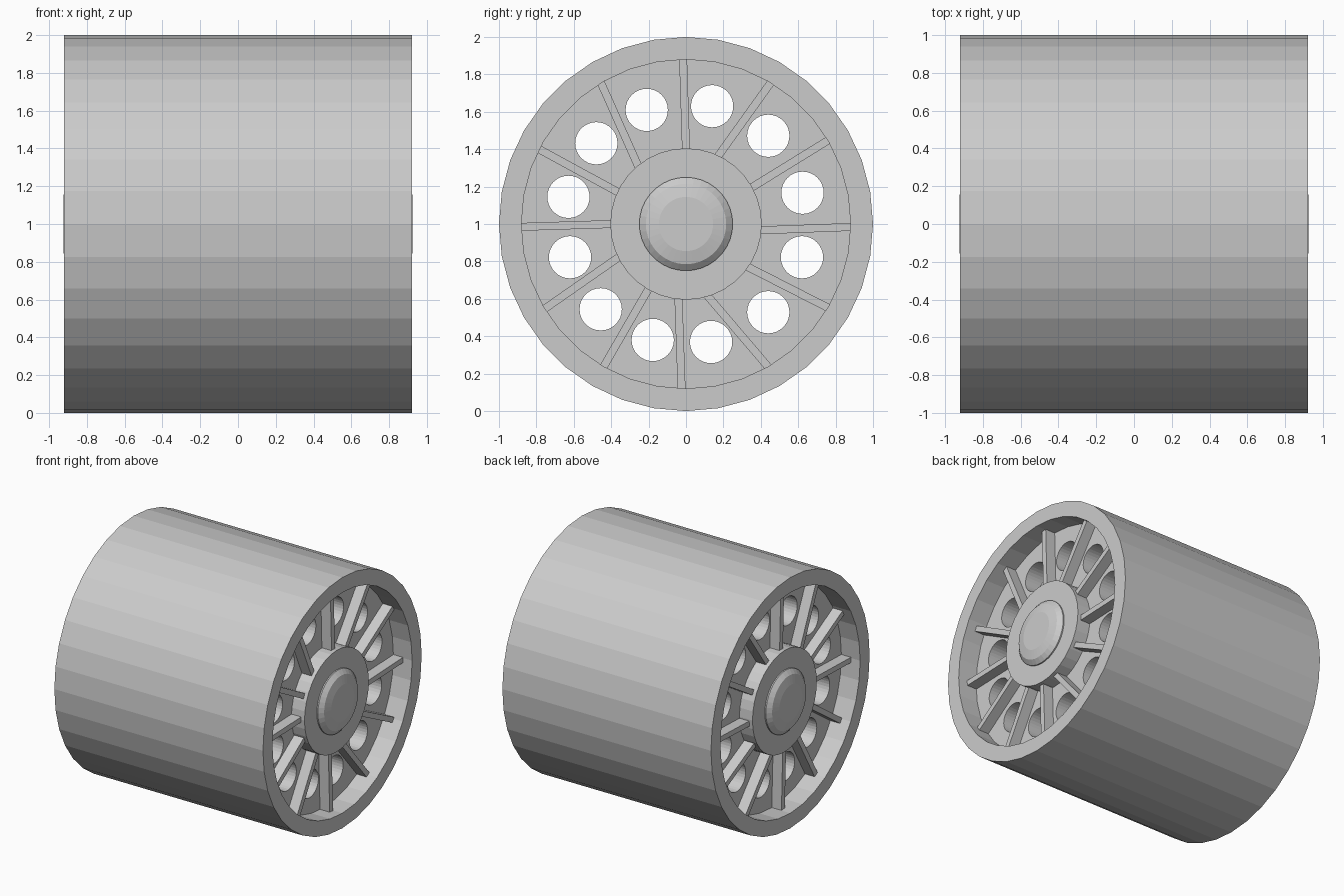
import bpy
import bmesh
from math import sin, cos, radians, tau
from mathutils import Matrix, Vector

cube = bpy.data.objects.get("Cube")
if cube:
    bpy.data.objects.remove(cube)

GREY = (0.6, 0.6, 0.6, 1)
grey = bpy.data.materials.new("plain grey")
grey.use_nodes = True
grey.diffuse_color = GREY
grey.node_tree.nodes["Principled BSDF"].inputs["Base Color"].default_value = GREY

SIDES = 36
RIM_X, HUB_X, RIB_X, DISC_X = 0.92, 0.87, 0.84, 0.755
RIM_R, HUB_R = 0.88, 0.405


def finish(bm, name):
    bmesh.ops.recalc_face_normals(bm, faces=bm.faces)
    mesh = bpy.data.meshes.new(name)
    bm.to_mesh(mesh)
    bm.free()
    mesh.materials.append(grey)
    obj = bpy.data.objects.new(name, mesh)
    bpy.context.collection.objects.link(obj)
    return obj


def polar(x, r, a):
    return Vector((x, r * cos(a), 1 + r * sin(a)))


def lathe(name, profile):
    """Turn (x, radius) points round the axle and cap both ends."""
    bm = bmesh.new()
    rings = [[bm.verts.new(polar(x, r, tau * i / SIDES)) for i in range(SIDES)]
             for x, r in profile]
    for a, b in zip(rings, rings[1:]):
        for i in range(SIDES):
            j = (i + 1) % SIDES
            bm.faces.new((a[i], a[j], b[j], b[i]))
    bm.faces.new(rings[0])
    bm.faces.new(rings[-1])
    return finish(bm, name)


# Drum with recessed ends and a raised hub on each end
end = [(HUB_X, HUB_R), (DISC_X, HUB_R), (DISC_X, RIM_R), (RIM_X, RIM_R), (RIM_X, 1)]
drum = lathe("drum", [(-x, r) for x, r in end] + end[::-1])

# Ring of round tunnels through the drum
hole_angles = (15, 47, 77.5, 109, 138, 167, 196, 225, 254, 282, 313, 344)
bm = bmesh.new()
for a in hole_angles:
    place = Matrix.Translation(polar(0, 0.645, radians(a))) @ Matrix.Rotation(tau / 4, 4, "Y")
    bmesh.ops.create_cone(bm, cap_ends=True, segments=32, radius1=0.113,
                          radius2=0.113, depth=3, matrix=place)
cutter = finish(bm, "hole_cutter")
cutter.hide_render = True
cut = drum.modifiers.new("holes", "BOOLEAN")
cut.operation = "DIFFERENCE"
cut.solver = "EXACT"
cut.object = cutter
bpy.context.view_layer.objects.active = drum
bpy.ops.object.modifier_apply(modifier=cut.name)
bpy.data.objects.remove(cutter)

# Slightly skewed ribs: angle at the rim, angle at the hub
ribs = ((-1, -5), (30.5, 29), (59, 65), (91, 90), (121, 130), (153, 155),
        (181, 180), (211, 206), (240, 240), (268.5, 264), (300, 286), (329.5, 325))
bm = bmesh.new()
for side in (-1, 1):
    for outer, inner in ribs:
        start = polar(0, HUB_R - 0.015, radians(inner))
        stop = polar(0, RIM_R + 0.01, radians(outer))
        along = (stop - start).normalized()
        across = Vector((1, 0, 0)).cross(along) * 0.021
        low, high = Vector((side * (DISC_X - 0.01), 0, 0)), Vector((side * RIB_X, 0, 0))
        loops = [[bm.verts.new(p + off) for off in
                  (low - across, low + across, high + across, high - across)]
                 for p in (start, stop)]
        for i in range(4):
            j = (i + 1) % 4
            bm.faces.new((loops[0][i], loops[0][j], loops[1][j], loops[1][i]))
        for loop in loops:
            bm.faces.new(loop)
finish(bm, "ribs")

# Domed caps in the middle of the hubs
for side, name in ((1, "left_hub_cap"), (-1, "right_hub_cap")):
    lathe(name, [(side * x, r) for x, r in
                 ((HUB_X - 0.02, 0.25), (0.88, 0.25), (0.91, 0.215), (0.925, 0.145))])
